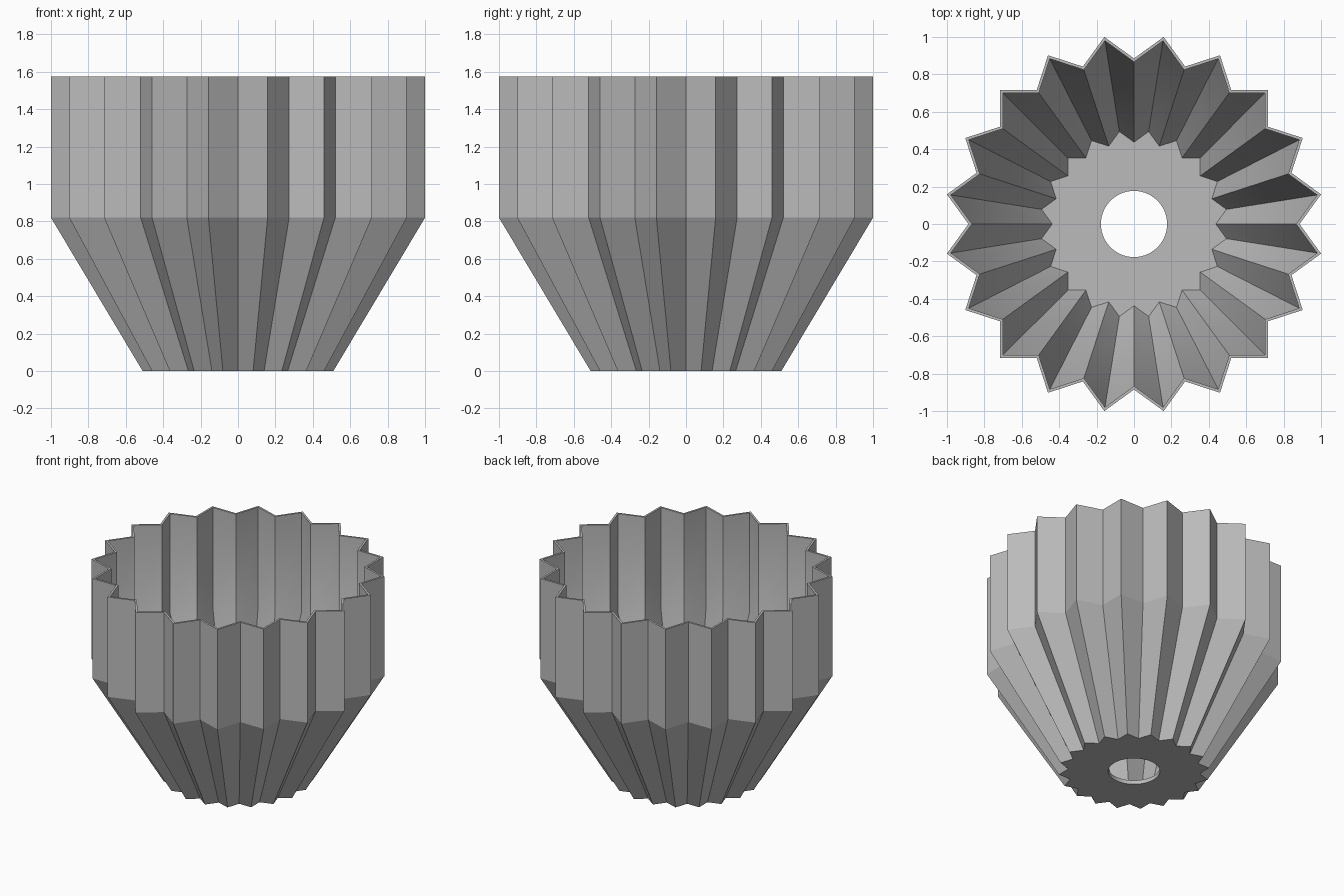
import bpy
import bmesh
from math import cos, sin, pi, radians

cube = bpy.data.objects.get("Cube")
if cube:
    bpy.data.objects.remove(cube, do_unlink=True)

POINTS = 20          # pleats around the pot
TOP, BREAK, FLOOR = 1.575, 0.82, 0.03
HOLE_RADIUS, HOLE_SIDES = 0.177, 60

grey = bpy.data.materials.new("plain_grey")
grey.use_nodes = True
grey.diffuse_color = (0.5, 0.5, 0.5, 1)
grey.node_tree.nodes["Principled BSDF"].inputs["Base Color"].default_value = (0.5, 0.5, 0.5, 1)

bm = bmesh.new()


def star_ring(apothem, z):
    """Closed ring of alternating tips and valleys with square tips."""
    tip, valley = apothem / cos(pi / 4), apothem / cos(pi / 5)
    verts = []
    for i in range(2 * POINTS):
        r = tip if i % 2 else valley
        a = i * pi / POINTS
        verts.append(bm.verts.new((r * cos(a), r * sin(a), z)))
    return verts


def round_ring(radius, z):
    return [bm.verts.new((radius * cos(2 * pi * i / HOLE_SIDES),
                          radius * sin(2 * pi * i / HOLE_SIDES), z))
            for i in range(HOLE_SIDES)]


def loop_edges(ring):
    return [bm.edges.get((v, ring[i - 1])) or bm.edges.new((v, ring[i - 1]))
            for i, v in enumerate(ring)]


def bridge(lower, upper):
    for i in range(len(lower)):
        bm.faces.new((lower[i - 1], lower[i], upper[i], upper[i - 1]))


# Pleated shell: up the outside, over the rim and down the inside
rings = [star_ring(a, z) for a, z in (
    (0.365, 0), (0.716, BREAK), (0.716, TOP),
    (0.701, TOP), (0.701, BREAK), (0.354, FLOOR))]
for lower, upper in zip(rings, rings[1:]):
    bridge(lower, upper)

# Drain hole through the floor
hole_low, hole_high = round_ring(HOLE_RADIUS, 0), round_ring(HOLE_RADIUS, FLOOR)
bridge(hole_high, hole_low)
for star, hole in ((rings[0], hole_low), (rings[-1], hole_high)):
    bmesh.ops.triangle_fill(bm, edges=loop_edges(star) + loop_edges(hole),
                            use_beauty=True)
bmesh.ops.recalc_face_normals(bm, faces=bm.faces)

# Soft inner bend, crisp folds everywhere else
for f in bm.faces:
    f.smooth = True
for e in bm.edges:
    e.smooth = e.calc_face_angle(0) < radians(30)
for e in loop_edges(rings[1]):
    e.smooth = False

mesh = bpy.data.meshes.new("pleated_pot")
bm.to_mesh(mesh)
bm.free()
mesh.materials.append(grey)
pot = bpy.data.objects.new("pleated_pot", mesh)
bpy.context.collection.objects.link(pot)
